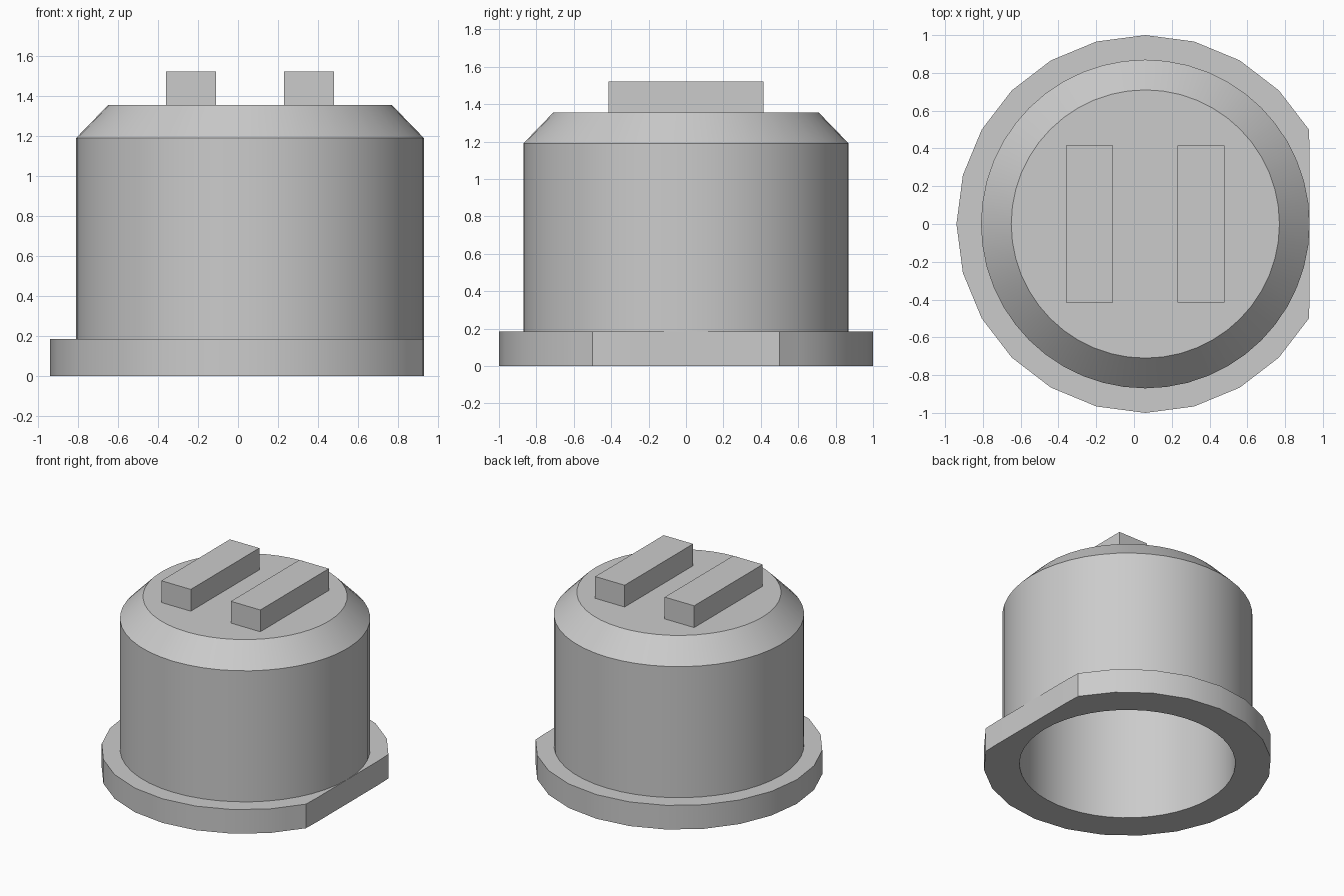
import bpy
import bmesh
import math

if "Cube" in bpy.data.objects:
    bpy.data.objects.remove(bpy.data.objects["Cube"], do_unlink=True)

CENTRE_X = 0.06
SEGMENTS = 48

grey = bpy.data.materials.new("light grey")
grey.use_nodes = True
colour = (0.6, 0.6, 0.6, 1)
grey.diffuse_color = colour
grey.node_tree.nodes["Principled BSDF"].inputs["Base Color"].default_value = colour


def finish(name, bm, smooth):
    bmesh.ops.recalc_face_normals(bm, faces=bm.faces)
    mesh = bpy.data.meshes.new(name)
    bm.to_mesh(mesh)
    bm.free()
    mesh.materials.append(grey)
    obj = bpy.data.objects.new(name, mesh)
    bpy.context.collection.objects.link(obj)
    if smooth:
        bpy.ops.object.select_all(action="DESELECT")
        obj.select_set(True)
        bpy.context.view_layer.objects.active = obj
        bpy.ops.object.shade_smooth_by_angle(angle=math.radians(30))
    return obj


def lathe(name, profile, closed=False, rim=None, flat_x=None):
    """Revolve (radius, z) points; rim radius gets half the sides and a flat."""
    bm = bmesh.new()
    rings = []
    for radius, z in profile:
        ring = []
        for i in range(SEGMENTS):
            a = math.tau * i / SEGMENTS
            r = radius
            if radius == rim and i % 2:
                r *= math.cos(math.tau / SEGMENTS)
            x, y = r * math.cos(a), r * math.sin(a)
            if radius == rim:
                x = min(x, flat_x)
            ring.append(bm.verts.new((x + CENTRE_X, y, z)))
        rings.append(ring)
    pairs = list(zip(rings, rings[1:]))
    if closed:
        pairs.append((rings[-1], rings[0]))
    else:
        bm.faces.new(rings[0])
        bm.faces.new(rings[-1])
    for lower, upper in pairs:
        for i in range(SEGMENTS):
            j = (i + 1) % SEGMENTS
            bm.faces.new((lower[i], lower[j], upper[j], upper[i]))
    return finish(name, bm, True)


# Hollow cap body: inner lining, open bottom lip, outer wall, chamfered top
lathe("cap_body", [(0.66, 1.235), (0.75, 1.14), (0.75, 0.185),
                   (0.87, 0.185), (0.87, 1.19), (0.71, 1.355)])

# Base flange with one flat side
lathe("base_flange", [(0.75, 0), (1, 0), (1, 0.185), (0.75, 0.185)],
      closed=True, rim=1, flat_x=0.87)

# Two raised bars on the top
for name, side in (("right_bar", -1), ("left_bar", 1)):
    bm = bmesh.new()
    bmesh.ops.create_cube(bm, size=1)
    bmesh.ops.scale(bm, vec=(0.25, 0.83, 0.17), verts=bm.verts)
    bmesh.ops.translate(bm, vec=(CENTRE_X + side * 0.295, 0, 1.437), verts=bm.verts)
    finish(name, bm, False)
